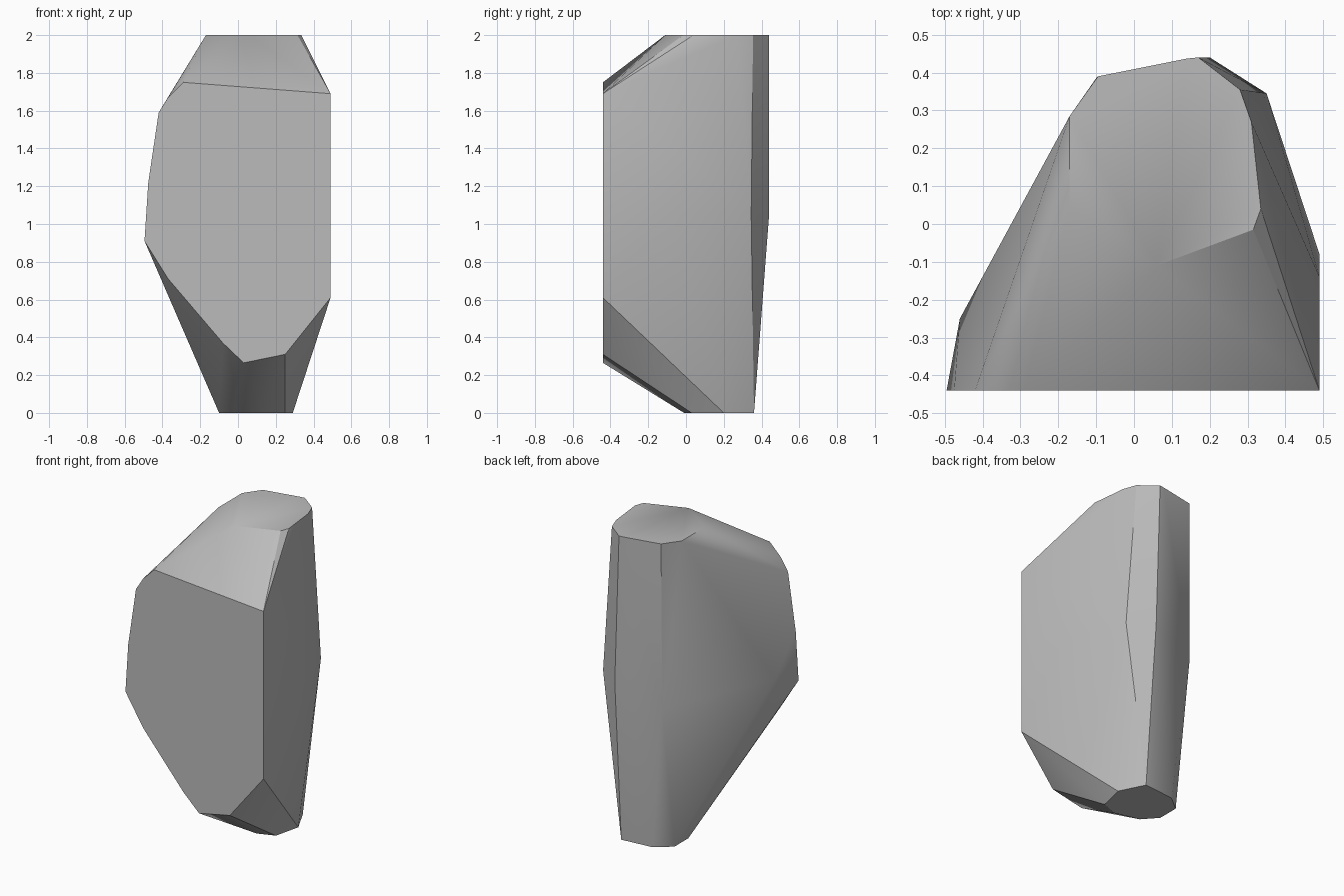
import bpy, bmesh, math

cube = bpy.data.objects.get("Cube")
if cube:
    bpy.data.objects.remove(cube, do_unlink=True)

# Stone colour
stone = bpy.data.materials.new("stone_grey")
stone.use_nodes = True
grey = (0.5, 0.5, 0.5, 1)
stone.diffuse_color = grey
stone.node_tree.nodes["Principled BSDF"].inputs["Base Color"].default_value = grey

# Flat cut front: x, z outline
FRONT_Y = -0.44
front = [(-.29, 1.75), (.49, 1.69), (.49, .61), (.25, .31), (.03, .265), (-.08, .37),
         (-.37, .71), (-.495, .91), (-.475, 1.22), (-.42, 1.59), (-.37, 1.67)]
# Flat top and foot: x, y outlines
top = [(-.17, .285), (-.17, .045), (.06, -.11), (.315, -.015), (.335, .04),
       (.31, .27), (.28, .355), (.17, .44), (.14, .437), (-.095, .39)]
foot = [(-.1, .26), (-.1, .12), (-.02, .03), (.14, -.01), (.25, .03),
        (.29, .2), (.21, .36), (0, .34)]
# Corners around the waist: x, y, z
waist = [(.2, .44, 1.05), (.35, .345, 1.05), (.49, -.08, 1.05), (.49, -.14, 1.45),
         (-.1, .385, .94), (-.46, -.25, .98)]

# Wrap all outlines in one faceted shell
bm = bmesh.new()
for x, z in front:
    bm.verts.new((x, FRONT_Y, z))
for height, outline in ((2, top), (0, foot)):
    for x, y in outline:
        bm.verts.new((x, y, height))
for corner in waist:
    bm.verts.new(corner)
hull = bmesh.ops.convex_hull(bm, input=bm.verts)
inner = [v for v in bm.verts if not v.link_faces]
bmesh.ops.delete(bm, geom=inner, context='VERTS')
bmesh.ops.dissolve_limit(bm, angle_limit=math.radians(1), verts=bm.verts, edges=bm.edges)
bmesh.ops.recalc_face_normals(bm, faces=bm.faces)

mesh = bpy.data.meshes.new("rock")
bm.to_mesh(mesh)
bm.free()
mesh.materials.append(stone)
rock = bpy.data.objects.new("rock", mesh)
bpy.context.collection.objects.link(rock)

# Soft shading across the gentle creases
bpy.context.view_layer.objects.active = rock
rock.select_set(True)
bpy.ops.object.shade_smooth_by_angle(angle=math.radians(30))
